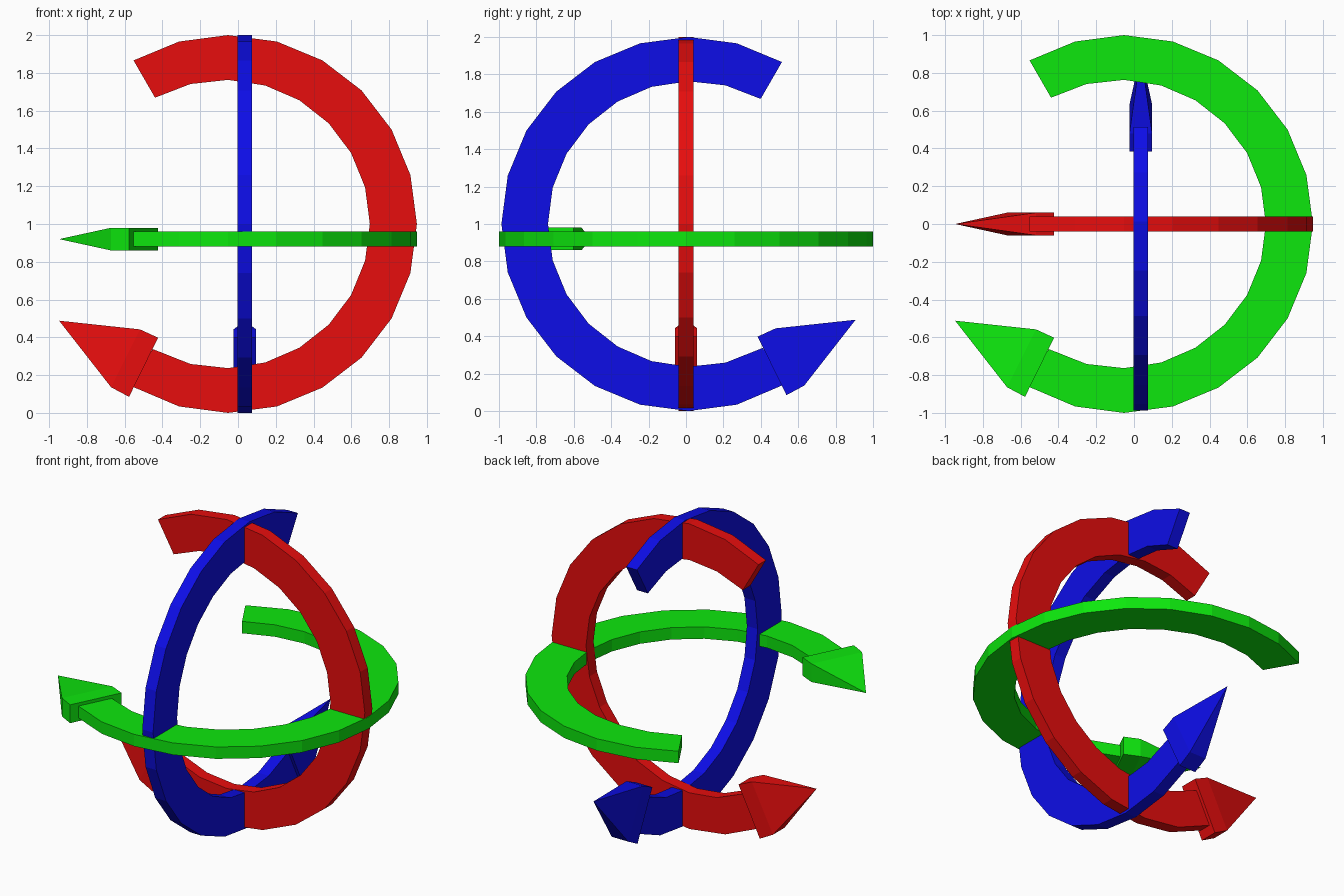
import bpy, bmesh, math
from mathutils import Vector

if "Cube" in bpy.data.objects:
    bpy.data.objects.remove(bpy.data.objects["Cube"])

CENTRE_U, CENTRE_V = -0.053, 1.0      # ring centre in its own plane
RING_HALF, HEAD_HALF = 0.039, 0.06    # half thicknesses


def material(name, colour):
    m = bpy.data.materials.new(name)
    m.diffuse_color = (*colour, 1)
    m.use_nodes = True
    m.node_tree.nodes["Principled BSDF"].inputs["Base Color"].default_value = m.diffuse_color
    return m


def make_object(name, bm, mat):
    bmesh.ops.recalc_face_normals(bm, faces=bm.faces)
    mesh = bpy.data.meshes.new(name)
    bm.to_mesh(mesh)
    bm.free()
    mesh.materials.append(mat)
    bpy.context.collection.objects.link(bpy.data.objects.new(name, mesh))


def loft(bm, sections):
    """Join a row of four-corner sections with side faces and end caps."""
    for a, b in zip(sections, sections[1:]):
        for i in range(4):
            j = (i + 1) % 4
            bm.faces.new((a[i], a[j], b[j], b[i]))
    bm.faces.new(sections[0])
    bm.faces.new(sections[-1])


def arrow(name, place, mat):
    """place maps (u, v, w) of the flat arrow to a world position."""
    def section(bm, inner, outer, h):
        corners = [(*inner, -h), (*outer, -h), (*outer, h), (*inner, h)]
        return [bm.verts.new(Vector(place(*c))) for c in corners]

    # curved band in 15 degree steps, slightly thinner toward its ends
    bm = bmesh.new()
    rows = []
    for deg in [*range(120, -120, -15), -121]:
        a = math.radians(deg)
        r = 0.751 + 0.012 * (deg / 90) ** 2
        inner, outer = [(CENTRE_U + k * math.cos(a), CENTRE_V + k * math.sin(a))
                        for k in (r, 1.0)]
        rows.append(section(bm, inner, outer, RING_HALF))
    loft(bm, rows)
    make_object(name + "_band", bm, mat)

    # arrow head: short block that tapers to a point
    bm = bmesh.new()
    base = section(bm, (-0.423, 0.398), (-0.577, 0.085), HEAD_HALF)
    shoulder = section(bm, (-0.519, 0.442), (-0.672, 0.136), HEAD_HALF)
    loft(bm, [base, shoulder])
    cap = [f for f in bm.faces if all(v in shoulder for v in f.verts)]
    bmesh.ops.delete(bm, geom=cap, context='FACES_ONLY')
    tip = bm.verts.new(Vector(place(-0.947, 0.488, 0)))
    for i in range(4):
        bm.faces.new((shoulder[i], shoulder[(i + 1) % 4], tip))
    make_object(name + "_head", bm, mat)


# one arrow around each axis
arrow("red_arrow", lambda u, v, w: (u, w, v),
      material("red", (0.8, 0.004, 0.004)))
arrow("green_arrow", lambda u, v, w: (u, v - 1, 0.92 + w),
      material("green", (0.004, 0.8, 0.004)))
arrow("blue_arrow", lambda u, v, w: (0.036 + w, -u - 0.04, v),
      material("blue", (0.004, 0.004, 0.8)))
